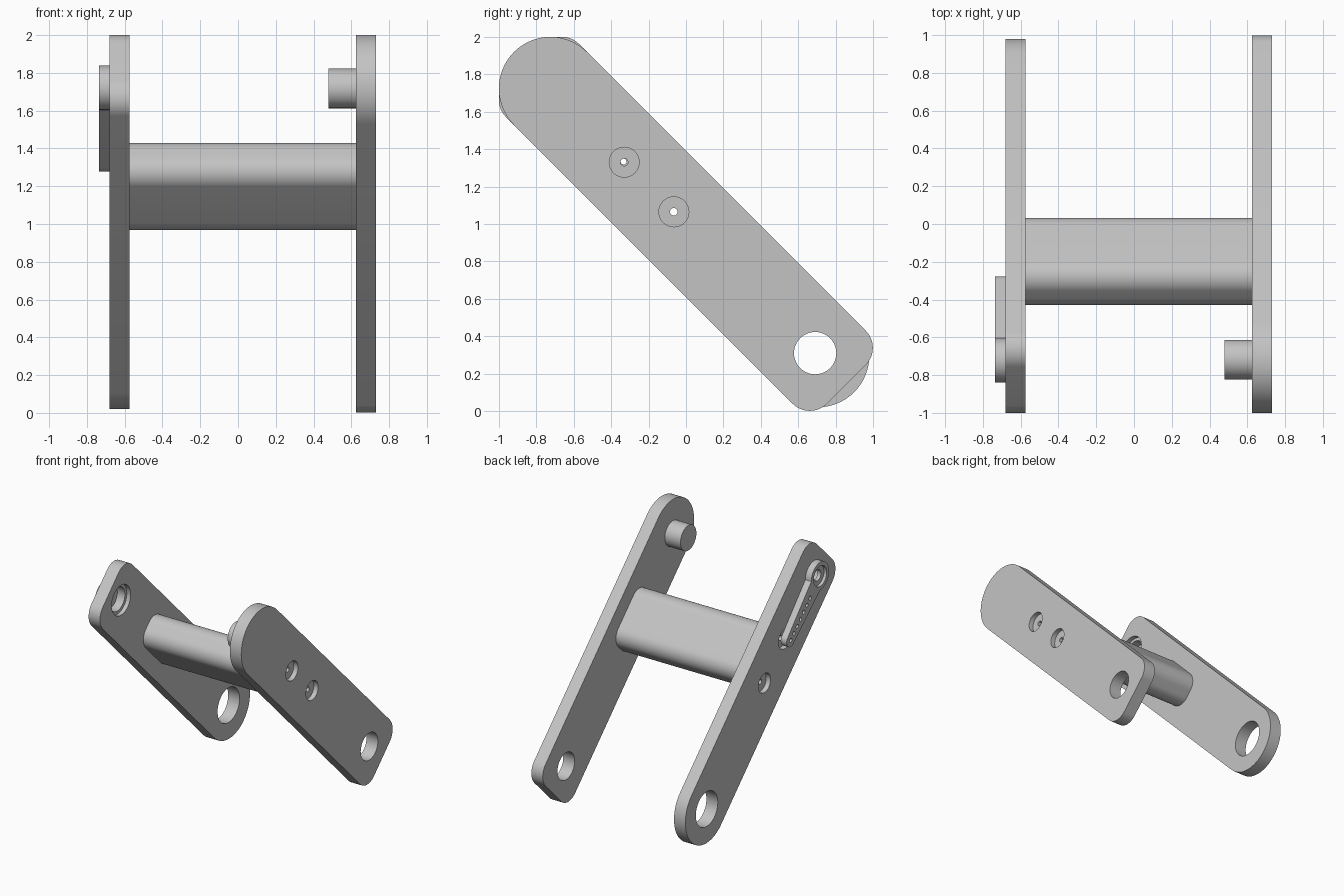
import bpy, bmesh
from math import sin, cos, radians, sqrt

cube = bpy.data.objects.get("Cube")
if cube:
    bpy.data.objects.remove(cube)

grey = bpy.data.materials.new("plain_grey")
grey.use_nodes = True
grey.diffuse_color = (0.55, 0.55, 0.55, 1)
grey.node_tree.nodes["Principled BSDF"].inputs["Base Color"].default_value = grey.diffuse_color

# Key stations along the sloping arm axis (u runs down the slope)
PIVOT = -1.02
BOLTS = (-0.467, -0.092)
HALF = 0.276
CORNER = 0.13


def arc(u, v, r, start, end, steps=16):
    """Points of an arc in the sloping (u, v) plane."""
    angles = [radians(start + (end - start) * i / steps) for i in range(steps + 1)]
    return [(u + r * cos(a), v + r * sin(a)) for a in angles]


def circle(u, r, steps=48):
    return arc(u, 0, r, 0, 360, steps)[:-1]


def extrude(name, outline, x0, x1):
    """Prism across x from an outline in the sloping plane."""
    bm = bmesh.new()
    rings = []
    for x in (x0, x1):
        rings.append([bm.verts.new((x, (u + v) / sqrt(2), 1 + (v - u) / sqrt(2)))
                      for u, v in outline])
    bm.faces.new(rings[0])
    bm.faces.new(rings[1])
    n = len(outline)
    for i in range(n):
        j = (i + 1) % n
        bm.faces.new((rings[0][i], rings[0][j], rings[1][j], rings[1][i]))
    bmesh.ops.recalc_face_normals(bm, faces=bm.faces)
    mesh = bpy.data.meshes.new(name)
    bm.to_mesh(mesh)
    bm.free()
    mesh.materials.append(grey)
    obj = bpy.data.objects.new(name, mesh)
    bpy.context.collection.objects.link(obj)
    return obj


def select(obj):
    bpy.ops.object.select_all(action='DESELECT')
    obj.select_set(True)
    bpy.context.view_layer.objects.active = obj


def drill(obj, u, r, x0=-1, x1=1):
    """Cut a round hole between two x positions."""
    cutter = extrude("hole_cutter", circle(u, r), x0, x1)
    cutter.hide_render = True
    mod = obj.modifiers.new("hole", 'BOOLEAN')
    mod.operation = 'DIFFERENCE'
    mod.solver = 'EXACT'
    mod.object = cutter
    select(obj)
    bpy.ops.object.modifier_apply(modifier=mod.name)
    bpy.data.objects.remove(cutter)


def arm_outline(round_u, flat_u):
    """Bar with one half-round end and one flat end with rounded corners."""
    side = 1 if flat_u > round_u else -1
    cu, cv = flat_u - side * CORNER, HALF - CORNER
    pts = arc(round_u, 0, HALF, 90, 270, 32)
    pts += [(u, v) for u, v in arc(0, -cv, CORNER, 270, 360)]
    pts += arc(0, cv, CORNER, 0, 90)
    bend = 33
    return ([(round_u + side * (u - round_u), v) for u, v in pts[:bend]]
            + [(cu + side * u, v) for u, v in pts[bend:]])


# Side arms, turned end for end
left_arm = extrude("left_arm", arm_outline(-1.024, 1.212), 0.625, 0.73)
right_arm = extrude("right_arm", arm_outline(0.995, -1.215), -0.68, -0.575)
drill(left_arm, 0.976, 0.113)
drill(right_arm, 0.985, 0.145)
for bolt in BOLTS:
    drill(left_arm, bolt, 0.08, 0.69, 1)
    drill(left_arm, bolt, 0.02)
    drill(right_arm, bolt, 0.08, -1, -0.64)
    drill(right_arm, bolt, 0.02)

# Stepped bore under the lever
drill(right_arm, PIVOT, 0.125, -0.61, 0)
drill(right_arm, PIVOT, 0.1)

# Cross beam with rounded edges
mid, length, height, r = -0.28, 0.25, 0.14, 0.11
beam_outline = []
for i, (su, sv) in enumerate(((1, 1), (-1, 1), (-1, -1), (1, -1))):
    beam_outline += arc(mid + su * (length - r), sv * (height - r), r, 90 * i, 90 * i + 90)
beam = extrude("cross_beam", beam_outline, -0.575, 0.625)
for bolt in BOLTS:
    drill(beam, bolt, 0.02)

# Pivot stud on the inside of the left arm
stud = extrude("pivot_stud", circle(PIVOT + 0.005, 0.105), 0.48, 0.625)

# Lever plate on the outside of the right arm
tip = BOLTS[0] - 0.005
lever = extrude("lever_plate",
                arc(PIVOT, 0, 0.117, 45, 315, 40) + arc(tip, 0, 0.055, -90, 90),
                -0.735, -0.68)
drill(lever, PIVOT, 0.085, -1, -0.71)
drill(lever, PIVOT, 0.045)
for i in range(7):
    drill(lever, tip - 0.06 * i, 0.016)

for part in (left_arm, right_arm, beam, stud, lever):
    select(part)
    bpy.ops.object.shade_smooth_by_angle(angle=radians(30))
